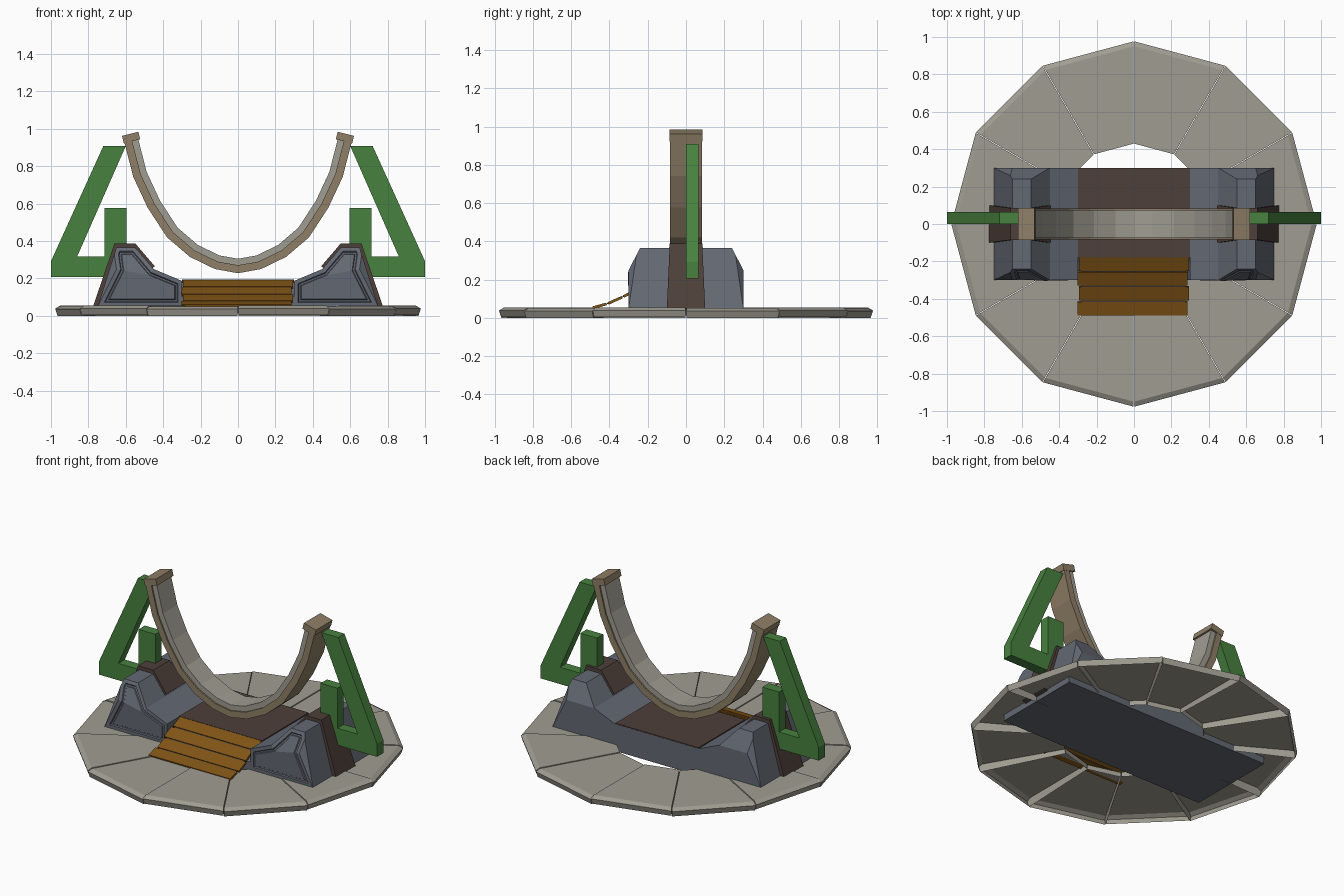
import bpy, bmesh
from math import sin, cos, radians
from mathutils import Vector

cube = bpy.data.objects.get("Cube")
if cube:
    bpy.data.objects.remove(cube, do_unlink=True)


def material(name, rgb):
    m = bpy.data.materials.new(name)
    m.use_nodes = True
    m.diffuse_color = (*rgb, 1)
    m.node_tree.nodes["Principled BSDF"].inputs["Base Color"].default_value = (*rgb, 1)
    return m


STONE = material("pale stone", (0.35, 0.335, 0.285))
METAL = material("slate grey", (0.125, 0.14, 0.17))
DARK = material("dark brown", (0.075, 0.05, 0.042))
BRONZE = material("tan bronze", (0.275, 0.212, 0.135))
GREEN = material("leaf green", (0.065, 0.22, 0.05))
WOOD = material("orange wood", (0.22, 0.09, 0.008))


def finish(name, bm, mat):
    bmesh.ops.recalc_face_normals(bm, faces=bm.faces)
    mesh = bpy.data.meshes.new(name)
    bm.to_mesh(mesh)
    bm.free()
    mesh.materials.append(mat)
    obj = bpy.data.objects.new(name, mesh)
    bpy.context.collection.objects.link(obj)


def loft(rings, open_start=False):
    """Solid through equal-sized rings of points."""
    bm = bmesh.new()
    rows = [[bm.verts.new(p) for p in ring] for ring in rings]
    n = len(rows[0])
    for a, b in zip(rows, rows[1:]):
        for i in range(n):
            j = (i + 1) % n
            bm.faces.new((a[i], a[j], b[j], b[i]))
    if not open_start:
        bm.faces.new(rows[0])
    bm.faces.new(rows[-1])
    bmesh.ops.recalc_face_normals(bm, faces=bm.faces)
    return bm


def extrude_y(profile, y0, y1):
    return loft([[(x, y, z) for x, z in profile] for y in (y0, y1)])


def extrude_x(profile, x0, x1):
    return loft([[(x, y, z) for y, z in profile] for x in (x0, x1)])


def offset(path, d):
    """Shift a path sideways, to its left for positive d."""
    pts = [Vector(p) for p in path]
    out = []
    for i, p in enumerate(pts):
        a = (p - pts[i - 1]).normalized() if i else None
        b = (pts[i + 1] - p).normalized() if i < len(pts) - 1 else None
        a, b = a or b, b or a
        na, nb = Vector((-a.y, a.x)), Vector((-b.y, b.x))
        m = (na + nb).normalized()
        out.append(p + m * d / m.dot(na))
    return out


def band(path, d0, d1):
    return [tuple(p) for p in offset(path, d0) + offset(path, d1)[::-1]]


def mirror_x(bm, side):
    bmesh.ops.scale(bm, vec=(side, 1, 1), verts=bm.verts)


def cut(bm, point, normal):
    geom = bm.verts[:] + bm.edges[:] + bm.faces[:]
    bmesh.ops.bisect_plane(bm, geom=geom, dist=1e-4, plane_co=point, plane_no=normal,
                           clear_outer=True)
    bmesh.ops.holes_fill(bm, edges=[e for e in bm.edges if e.is_boundary])
    bm.normal_update()


# Ring of twelve hollow floor slabs with bevelled rims, thinner towards the hole
def slab_ring(i, r_out, z_in, z_out):
    gap = 0.0018
    ring = []
    for r, k, s, z in ((0.43, i, 1, z_in), (r_out, i, 1, z_out),
                       (r_out, i + 1, -1, z_out), (0.43, i + 1, -1, z_in)):
        a = radians(30 * k)
        mid = radians(30 * i + 15)
        ring.append((r * cos(a) - s * gap * sin(mid), r * sin(a) + s * gap * cos(mid), z))
    return ring


for i in range(12):
    lift = 0.004 * (i % 2)
    levels = ((0.965, 0.02, 0.0), (0.977, 0.036, 0.036), (0.95, 0.051, 0.051))
    rings = [slab_ring(i, r, zi + lift, zo + lift) for r, zi, zo in levels]
    finish(f"floor_slab_{i + 1}", loft(rings, open_start=True), STONE)

# Central base and deck
finish("base_foot", extrude_x([(-0.3, 0.012), (0.3, 0.012), (0.3, 0.05), (-0.3, 0.05)],
                              -0.75, 0.75), METAL)
finish("base_middle", extrude_x([(-0.3, 0.05), (0.3, 0.05), (0.3, 0.187),
                                 (-0.17, 0.178), (-0.3, 0.1)], -0.3, 0.3), METAL)
finish("deck", extrude_x([(-0.18, 0.178), (0.299, 0.182), (0.299, 0.193), (-0.18, 0.193)],
                         -0.299, 0.299), DARK)

# Wooden ramp planks, with a dark core showing in the gaps
ramp = [(-0.17, 0.196), (-0.25, 0.158), (-0.33, 0.118), (-0.41, 0.082), (-0.49, 0.06)]
for i, (a, b) in enumerate(zip(ramp, ramp[1:])):
    a, b = Vector(a), Vector(b)
    skew = 0.004 * (-1) ** i
    bm = extrude_x(band([a.lerp(b, 0.1), b], 0, 0.014), -0.297 + skew, 0.29 + skew)
    finish(f"ramp_plank_{i + 1}", bm, WOOD)
finish("ramp_core", extrude_x(band(ramp, 0.004, 0.009), -0.28, 0.275), DARK)

# Side parts, repeated on both sides
HUMP = [(0.3, 0.05), (0.3, 0.187), (0.45, 0.25), (0.55, 0.365), (0.65, 0.365), (0.75, 0.05)]
STRAP = [(0.445, 0.265), (0.55, 0.388), (0.66, 0.388), (0.775, 0.05)]
BRACKET = [(0.6, 0.908), (0.72, 0.908), (1.0, 0.292), (1.0, 0.207), (0.595, 0.207),
           (0.595, 0.577), (0.715, 0.577), (0.715, 0.317), (0.86, 0.317)]

for label, side in (("left", 1), ("right", -1)):
    # Hump with chamfered top and corners, grooved front panel
    bm = extrude_y(HUMP, -0.3, 0.3)
    for y in (-1, 1):
        cut(bm, (0, 0.3 * y, 0.25), (0, 0.115 * y, 0.06))
        cut(bm, (0.75, 0.3 * y, 0.05), (0.6, 0.74 * y, 0.3))
    bmesh.ops.recalc_face_normals(bm, faces=bm.faces)
    bm.normal_update()
    panel = [f for f in bm.faces if f.normal.y < -0.7 and abs(f.normal.x) < 0.3]
    for thickness, depth in ((0.022, 0), (0.004, -0.008), (0.009, 0), (0.004, 0.006)):
        bmesh.ops.inset_region(bm, faces=panel, thickness=thickness, depth=depth,
                               use_even_offset=True, use_boundary=True)
    mirror_x(bm, side)
    finish(f"{label}_hump", bm, METAL)

    # Strap over the hump, narrower at the top
    bm = extrude_y(band(STRAP, 0, -0.035), -0.1, 0.1)
    for v in bm.verts:
        if v.co.z > 0.3:
            v.co.y *= 0.85
    mirror_x(bm, side)
    finish(f"{label}_strap", bm, DARK)

    # Green bracket
    bm = extrude_y(BRACKET, 0.0, 0.065)
    mirror_x(bm, side)
    finish(f"{label}_bracket", bm, GREEN)

# Open cradle arc with a pale lining and end caps
half = [(0.123, 0.25), (0.257, 0.315), (0.38, 0.42), (0.483, 0.578), (0.56, 0.743), (0.615, 0.957)]
arc = [(-x, z) for x, z in half[::-1]] + [(0, 0.228)] + half


def arc_band(name, d0, d1, width, mat):
    rows = []
    for p, q in zip(offset(arc, d0), offset(arc, d1)):
        corners = ((p, -1), (q, -1), (q, 1), (p, 1))
        rows.append([(c.x, s * width, c.y) for c, s in corners])
    finish(name, loft(rows), mat)


arc_band("cradle_arc", 0, 0.042, 0.083, BRONZE)
arc_band("cradle_lining", 0.04, 0.076, 0.074, STONE)

tip = Vector(half[-1])
along = (tip - Vector(half[-2])).normalized()
for label, side in (("left", 1), ("right", -1)):
    bm = extrude_y(band([tip - along * 0.035, tip + along * 0.006], -0.004, 0.086),
                   -0.085, 0.085)
    mirror_x(bm, side)
    finish(f"{label}_cradle_cap", bm, BRONZE)
